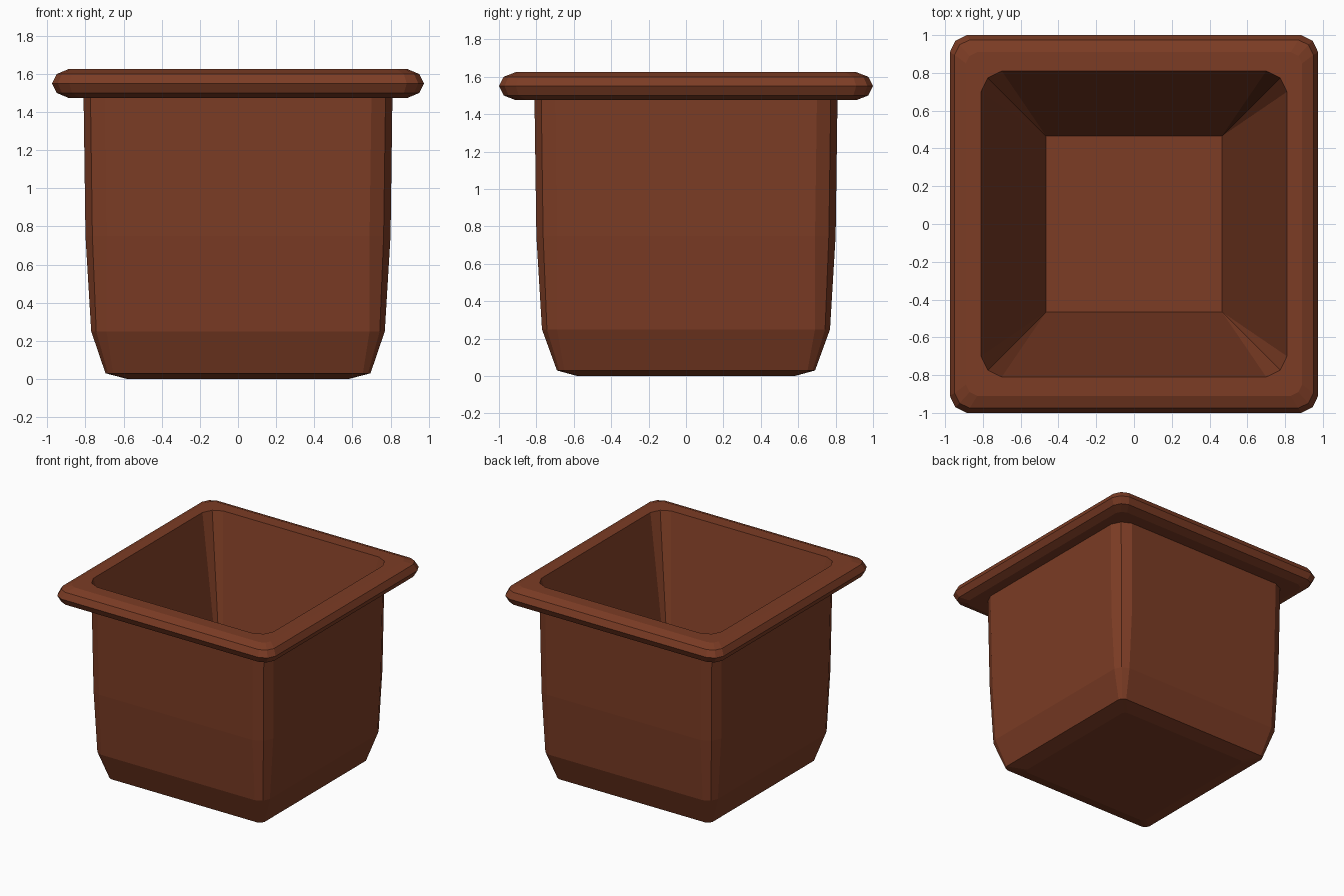
import bpy, bmesh

if "Cube" in bpy.data.objects:
    bpy.data.objects.remove(bpy.data.objects["Cube"])


def ring(bm, hx, hy, r, z):
    """Rectangle loop with three-point rounded corners, anticlockwise."""
    m = 0.33 * r
    corner = [(hx, hy - r), (hx - m, hy - m), (hx - r, hy)]
    pts = []
    for sx, sy in ((1, 1), (-1, 1), (-1, -1), (1, -1)):
        c = corner if sx * sy > 0 else corner[::-1]
        pts += [(sx * x, sy * y, z) for x, y in c]
    return [bm.verts.new(p) for p in pts]


# half width x, half width y, corner radius, height
PROFILE = [
    # outer wall, from the base up
    (0.58, 0.58, 0.03, 0.0),
    (0.695, 0.69, 0.04, 0.03),
    (0.77, 0.77, 0.08, 0.25),
    (0.80, 0.80, 0.11, 0.75),
    (0.81, 0.81, 0.11, 1.475),
    # overhanging rim
    (0.89, 0.91, 0.06, 1.475),
    (0.95, 0.975, 0.08, 1.50),
    (0.975, 1.0, 0.09, 1.55),
    (0.95, 0.975, 0.08, 1.60),
    (0.89, 0.91, 0.06, 1.625),
    # opening and tapering inside
    (0.81, 0.81, 0.11, 1.625),
    (0.465, 0.465, 0.0, 0.15),
]

bm = bmesh.new()
rings = [ring(bm, *p) for p in PROFILE]
n = len(rings[0])
for a, b in zip(rings, rings[1:]):
    for i in range(n):
        j = (i + 1) % n
        bm.faces.new((a[i], a[j], b[j], b[i]))
bm.faces.new(rings[0][::-1])   # underside
bm.faces.new(rings[-1])        # inside floor
bmesh.ops.remove_doubles(bm, verts=bm.verts[:], dist=0.0005)
bmesh.ops.recalc_face_normals(bm, faces=bm.faces[:])

mesh = bpy.data.meshes.new("planter_pot")
bm.to_mesh(mesh)
bm.free()
pot = bpy.data.objects.new("planter_pot", mesh)
bpy.context.collection.objects.link(pot)

# terracotta colour
mat = bpy.data.materials.new("terracotta")
mat.diffuse_color = (0.2, 0.045, 0.018, 1)
mat.use_nodes = True
mat.node_tree.nodes["Principled BSDF"].inputs["Base Color"].default_value = mat.diffuse_color
mesh.materials.append(mat)
